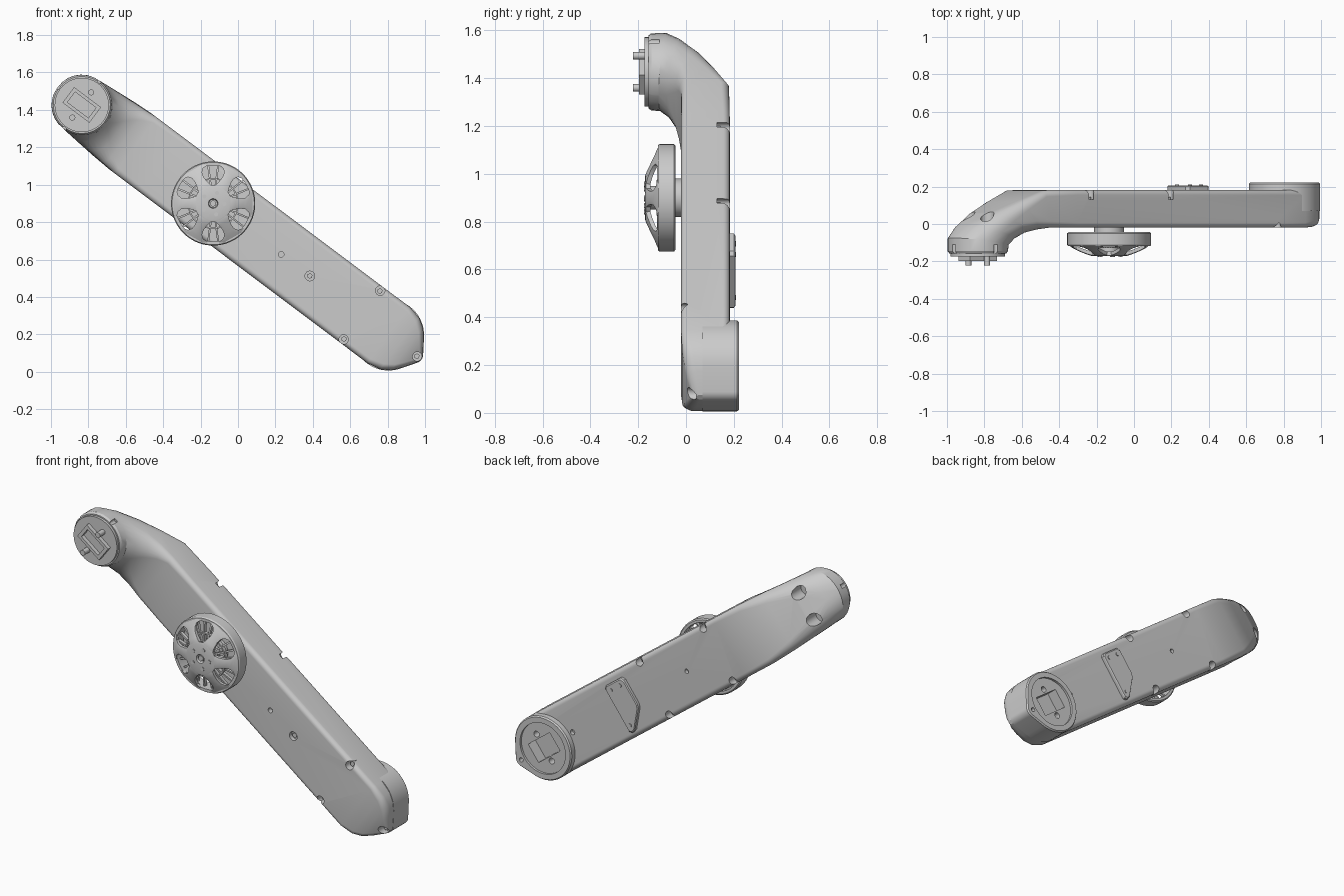
import bpy, bmesh
from math import sin, cos, pi, radians
from mathutils import Vector

if "Cube" in bpy.data.objects:
    bpy.data.objects.remove(bpy.data.objects["Cube"])

# Arm frame: u runs down the arm, v across it, y is depth
def P(u, v, y):
    v += 0.64
    return Vector((0.8 * u + 0.6 * v, y, -0.6 * u + 0.8 * v))

def loft(bm, rings, closed=False):
    vs = [[bm.verts.new(P(*p)) for p in r] for r in rings]
    n = len(vs[0])
    pairs = list(zip(vs, vs[1:] + vs[:1])) if closed else list(zip(vs, vs[1:]))
    for a, b in pairs:
        for i in range(n):
            j = (i + 1) % n
            bm.faces.new((a[i], a[j], b[j], b[i]))
    if not closed:
        bm.faces.new(vs[0])
        bm.faces.new(vs[-1][::-1])

def circle(u, v, y, r, n=32):
    return [(u + r * cos(2 * pi * i / n), v + r * sin(2 * pi * i / n), y) for i in range(n)]

def cyl(bm, u, v, y0, y1, r, n=32):
    loft(bm, [circle(u, v, y0, r, n), circle(u, v, y1, r, n)])

def lathe(bm, u, v, profile, n=64):
    loft(bm, [circle(u, v, y, r, n) for r, y in profile], closed=True)

def rect(u, v, y, a, b):
    return [(u - a, v - b, y), (u + a, v - b, y), (u + a, v + b, y), (u - a, v + b, y)]

def finish(bm, name, smooth=True):
    bmesh.ops.recalc_face_normals(bm, faces=bm.faces)
    me = bpy.data.meshes.new(name)
    bm.to_mesh(me)
    bm.free()
    ob = bpy.data.objects.new(name, me)
    bpy.context.collection.objects.link(ob)
    if smooth:
        shade(ob)
    return ob

def shade(ob):
    bpy.ops.object.select_all(action='DESELECT')
    ob.select_set(True)
    bpy.context.view_layer.objects.active = ob
    bpy.ops.object.shade_smooth_by_angle(angle=radians(28))

def cut(ob, cutter):
    m = ob.modifiers.new("cut", 'BOOLEAN')
    m.operation, m.object, m.solver = 'DIFFERENCE', cutter, 'EXACT'
    bpy.context.view_layer.objects.active = ob
    bpy.ops.object.modifier_apply(modifier=m.name)

TOP, LOW, HUB = -1.524, 0.526, -0.646

# Arm body: rounded sections from the round upper end through the elbow to the tip
def section(ou, oy, iu, iy, hw, r):
    o, i = Vector((ou, oy)), Vector((iu, iy))
    c, d = (o + i) / 2, (o - i) / 2
    h = d.length
    d.normalize()
    r = min(r, h, hw)
    pts = []
    for q in range(4):
        sx, sy = (1, -1, -1, 1)[q], (1, 1, -1, -1)[q]
        for k in range(8):
            a = (q + (k + 0.001) / 7.002) * pi / 2
            s = sx * (h - r) + r * cos(a)
            t = sy * (hw - r) + r * sin(a)
            pts.append((c.x + d.x * s, t, c.y + d.y * s))
    return pts

bm = bmesh.new()
loft(bm, [section(*s) for s in (
    (-1.676, -.157, -1.372, -.157, .152, .15),
    (-1.684, -.145, -1.364, -.145, .16, .157),
    (-1.684, -.075, -1.36, -.115, .16, .155),
    (-1.625, -.015, -1.33, -.08, .165, .14),
    (-1.50, .06, -1.285, -.048, .172, .10),
    (-1.36, .12, -1.23, -.03, .18, .06),
    (-1.21, .18, -1.165, -.02, .187, .035),
    (-1.0, .183, -1.0, -.02, .187, .028),
    (.526, .183, .526, -.02, .188, .028),
    (.60, .19, .60, -.016, .173, .035),
    (.65, .2, .65, -.008, .143, .04),
    (.69, .2, .69, .004, .095, .04),
    (.735, .2, .735, .028, .027, .03),
    (.744, .2, .744, .045, .012, .02))])
body = finish(bm, "arm_body", False)

# Teardrop mounting pad at the back of the lower end
def teardrop(y, s=1.0):
    pts = []
    for k in range(41):
        a = radians(34 + 292 * k / 40)
        pts.append((LOW + .19 * s * cos(a), .19 * s * sin(a), y))
    for k in range(9):
        a = radians(-33 + 66 * k / 8)
        pts.append((.70 + (.046 - .19 * (1 - s)) * cos(a), (.046 - .19 * (1 - s)) * sin(a), y))
    return pts

bm = bmesh.new()
loft(bm, [teardrop(.07), teardrop(.214), teardrop(.222, .965)])
pad = finish(bm, "mounting_pad", False)

# Cutters: pad recess, then socket, holes and screw pockets
bm = bmesh.new()
cyl(bm, LOW, 0, .208, .25, .152, 48)
recess = finish(bm, "recess_cutter", False)

bm = bmesh.new()
loft(bm, [rect(LOW, 0, .14, .09, .058), rect(LOW, 0, .26, .09, .058)])
screws = []
for s in (-1, 1):
    cyl(bm, LOW, s * .085, .15, .26, .018, 20)
    cyl(bm, TOP, s * .084, -.03, .25, .036, 24)
    for u in (-.906, -.374):
        cyl(bm, u, s * .168, .13, .25, .025, 20)
        screws.append((u, s * .162, .13, .145))
    cyl(bm, .348, s * .163, -.06, .03, .025, 20)
    screws.append((.348, s * .16, .03, .012))
    cyl(bm, TOP, s * .162, -.2, -.11, .013, 12)
cyl(bm, TOP - .162, 0, -.2, -.11, .013, 12)
cyl(bm, .718, 0, -.06, .07, .025, 20)
screws.append((.715, 0, .07, .05))
cyl(bm, 0, 0, -.06, .005, .026, 24)
screws.append((0, 0, .005, -.008))
cyl(bm, -.192, 0, -.06, .01, .015, 20)
cyl(bm, HUB, 0, .16, .25, .013, 20)
cyl(bm, .31, 0, .16, .25, .015, 20)
cyl(bm, .705, 0, .19, .26, .013, 16)
holes = finish(bm, "hole_cutter", False)

for c in (recess, holes):
    cut(pad, c)
cut(body, holes)
for c in (recess, holes):
    c.hide_render = True
    c.hide_viewport = True
for o in (body, pad):
    shade(o)

# Screw heads sitting in the pockets
bm = bmesh.new()
for u, v, a, b in screws:
    cyl(bm, u, v, a, b, .015, 6)
finish(bm, "screw_heads", False)

# Plug at the upper end: collar, hollow key and two pins
bm = bmesh.new()
cyl(bm, TOP, 0, -.15, -.173, .145, 48)
finish(bm, "plug_collar")
bm = bmesh.new()
loft(bm, [rect(TOP, 0, y, a, b) for y, a, b in (
    (-.165, .09, .052), (-.197, .09, .052), (-.197, .07, .034), (-.165, .07, .034))], closed=True)
finish(bm, "plug_key", False)
bm = bmesh.new()
for s in (-1, 1):
    cyl(bm, TOP, s * .084, -.16, -.222, .016, 20)
finish(bm, "plug_pins")

# Raised plate on the back
bm = bmesh.new()
base = [(-.09, .14), (-.21, .14), (-.225, .12), (-.225, -.03), (-.215, -.055),
        (-.115, -.15), (-.09, -.158), (-.075, -.145), (-.075, .125)]
def scaled(y, s):
    return [(-.14 + (u + .14) * s, v * s, y) for u, v in base]
loft(bm, [scaled(.17, 1), scaled(.2, 1), scaled(.206, .95)])
for u, v in ((-.11, .105), (-.185, .105), (-.105, -.115)):
    cyl(bm, u, v, .2, .21, .011, 16)
finish(bm, "back_plate")

# Wheel: axle, rim, hub
bm = bmesh.new()
cyl(bm, HUB, 0, -.052, -.01, .08, 40)
cyl(bm, HUB, 0, -.15, -.045, .05, 32)
finish(bm, "wheel_axle")
bm = bmesh.new()
lathe(bm, HUB, 0, [(.218, -.044), (.225, -.05), (.225, -.11), (.22, -.118), (.203, -.118), (.203, -.044)])
finish(bm, "wheel_rim")
bm = bmesh.new()
lathe(bm, HUB, 0, [(.022, -.16), (.026, -.172), (.088, -.172), (.1, -.168), (.095, -.148), (.022, -.148)], 48)
cyl(bm, HUB, 0, -.14, -.166, .018, 6)
for k in range(5):
    a = 2 * pi * k / 5 + .6
    cyl(bm, HUB + .06 * cos(a), .06 * sin(a), -.165, -.176, .012, 6)
finish(bm, "wheel_hub")

# Six dished spokes, flaring at hub and rim
def polar(r, a, y):
    return (HUB + r * cos(a), r * sin(a), y)

bm = bmesh.new()
for k in range(6):
    a0 = .6435 + k * pi / 3
    rings = []
    for r, w, y in ((.08, .04, -.17), (.10, .04, -.17), (.12, .032, -.163), (.15, .027, -.151),
                    (.175, .031, -.14), (.195, .046, -.13), (.208, .075, -.123), (.219, .09, -.116)):
        a = w / r
        rings.append([polar(r, a0 + s * a, y + d) for s, d in
                      ((-1, .003), (-.6, 0), (.6, 0), (1, .003), (1, .022), (-1, .022))])
    loft(bm, rings)
finish(bm, "wheel_spokes")

# Thin inner fins and ring seen through the openings
bm = bmesh.new()
for k in range(24):
    a = .6435 + (k + .5) * pi / 12
    rings = []
    for r, y in ((.045, -.125), (.12, -.118), (.207, -.095)):
        rings.append([polar(r, a + s * .005 / r, y + d) for s, d in ((-1, 0), (1, 0), (1, .02), (-1, .02))])
    loft(bm, rings)
lathe(bm, HUB, 0, [(.128, -.122), (.136, -.122), (.136, -.1), (.128, -.1)], 48)
finish(bm, "wheel_fins")
